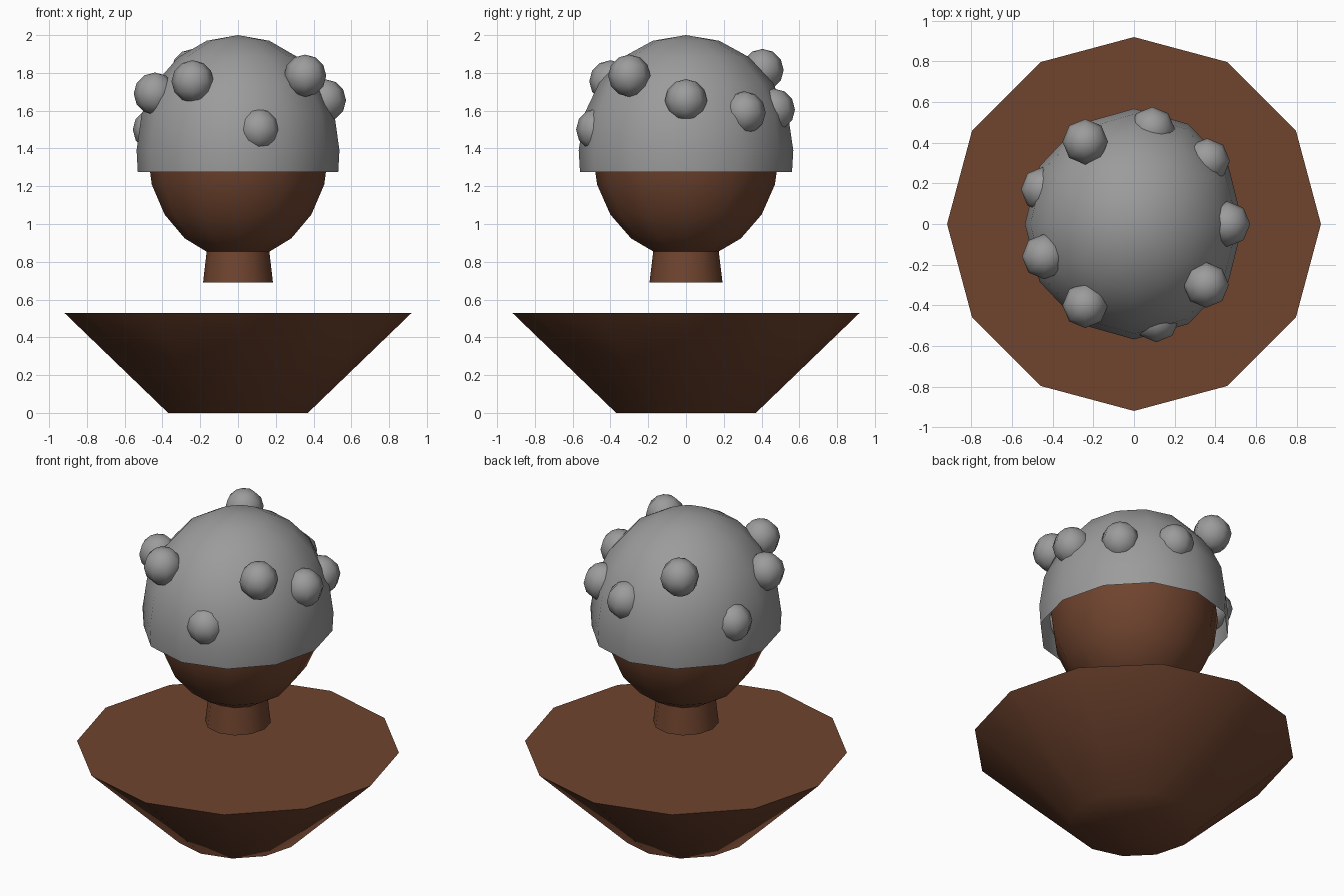
import bpy, math

if "Cube" in bpy.data.objects:
    bpy.data.objects.remove(bpy.data.objects["Cube"])

def material(name, rgb):
    m = bpy.data.materials.new(name)
    m.diffuse_color = (*rgb, 1)
    m.use_nodes = True
    m.node_tree.nodes["Principled BSDF"].inputs["Base Color"].default_value = m.diffuse_color
    return m

BROWN = material("brown", (0.162, 0.058, 0.028))
GREY = material("grey", (0.33, 0.33, 0.33))

def lathe(name, profile, mat, sx=1.0, sy=1.0, n=12, location=(0, 0, 0), caps=(True, True)):
    """Spin (radius, z) points into an n-sided part; radius 0 makes a pole."""
    verts, faces, rings = [], [], []
    for r, z in profile:
        count = n if r > 0 else 1
        rings.append(list(range(len(verts), len(verts) + count)))
        for i in range(count):
            a = 2 * math.pi * i / n
            verts.append((r * sx * math.cos(a), r * sy * math.sin(a), z))
    for lo, hi in zip(rings, rings[1:]):
        for i in range(n):
            j = (i + 1) % n
            if len(lo) == 1:
                faces.append((lo[0], hi[j], hi[i]))
            elif len(hi) == 1:
                faces.append((lo[i], lo[j], hi[0]))
            else:
                faces.append((lo[i], lo[j], hi[j], hi[i]))
    if caps[0] and len(rings[0]) > 1:
        faces.append(rings[0][::-1])
    if caps[1] and len(rings[-1]) > 1:
        faces.append(rings[-1])
    me = bpy.data.meshes.new(name)
    me.from_pydata(verts, [], faces)
    me.materials.append(mat)
    ob = bpy.data.objects.new(name, me)
    ob.location = location
    bpy.context.collection.objects.link(ob)
    bpy.ops.object.select_all(action='DESELECT')
    ob.select_set(True)
    bpy.context.view_layer.objects.active = ob
    bpy.ops.object.shade_smooth_by_angle(angle=math.radians(50))
    return ob

def arc(rings, rz, start, cz=0.0):
    """Circle profile from ring index start up to the top pole."""
    pts = []
    for k in range(start, rings + 1):
        a = math.pi * k / rings
        r = math.sin(a) if 0 < k < rings else 0
        pts.append((r, cz - rz * math.cos(a)))
    return pts

# Floating base and neck
lathe("base", [(0.37, 0), (0.92, 0.53)], BROWN)
lathe("neck", [(0.185, 0.69), (0.163, 0.88)], BROWN, 1.0, 1.045)

# Head
lathe("head", arc(10, 0.57, 0, 1.385), BROWN, 0.48, 0.495)

# Open cap with a short straight rim
lathe("cap", [(0.988, 1.275)] + arc(10, 0.61, 5, 1.39), GREY, 0.537, 0.568, caps=(False, False))

# Round bumps around the cap
BUMPS = [(-0.24, -0.40, 1.755), (0.355, -0.30, 1.785), (0.46, 0.0, 1.655),
         (0.36, 0.31, 1.59), (0.11, -0.47, 1.50), (0.09, 0.465, 1.605),
         (-0.24, 0.405, 1.815), (-0.445, 0.17, 1.50), (-0.44, -0.16, 1.69)]
for i, p in enumerate(BUMPS):
    lathe(f"bump_{i + 1}", arc(6, 0.112, 0), GREY, 0.112, 0.112, n=8, location=p)
